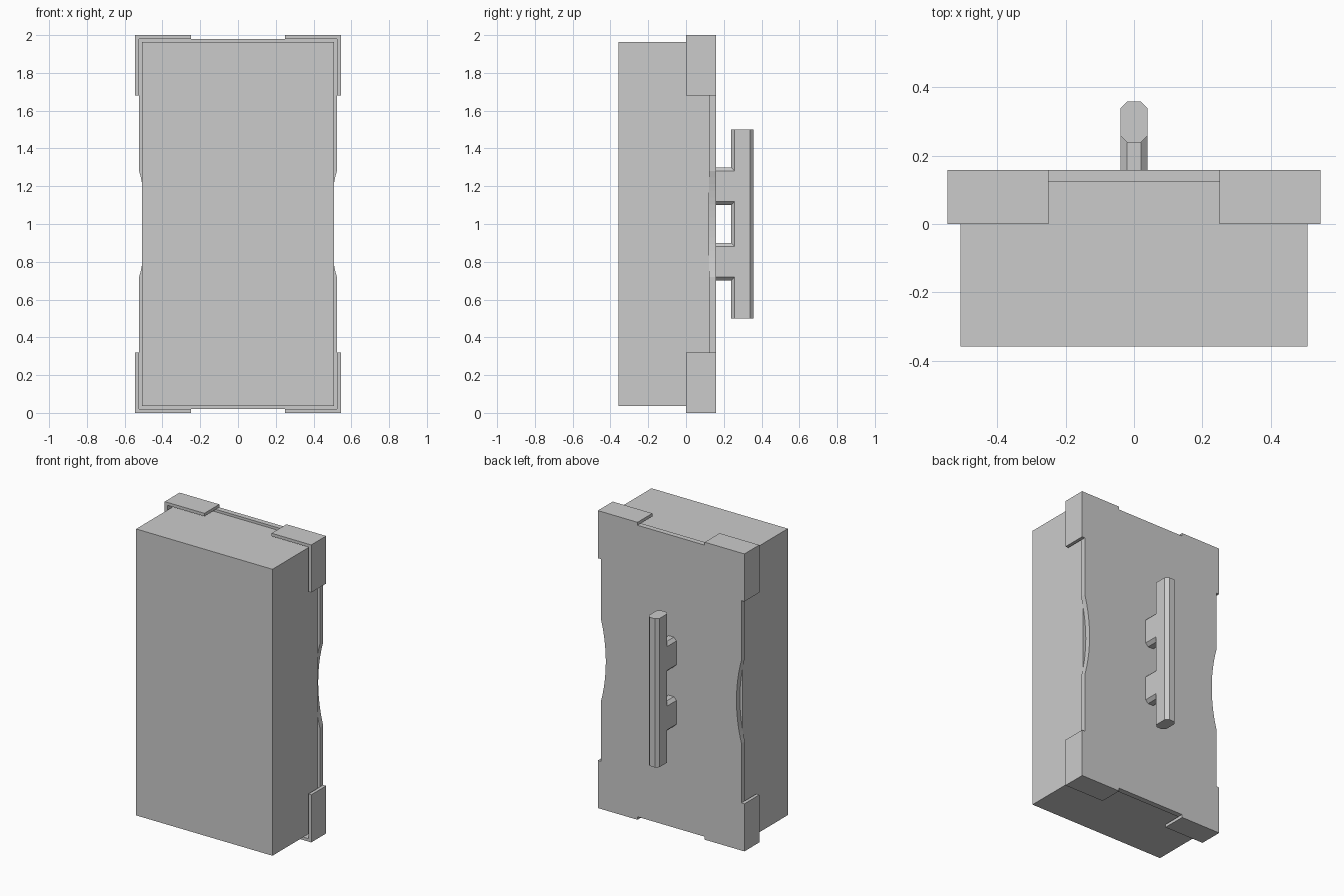
import bpy, bmesh, math

old = bpy.data.objects.get("Cube")
if old:
    bpy.data.objects.remove(old, do_unlink=True)

grey = bpy.data.materials.new("plain_grey")
grey.use_nodes = True
colour = (0.6, 0.6, 0.6, 1)
grey.diffuse_color = colour
grey.node_tree.nodes["Principled BSDF"].inputs["Base Color"].default_value = colour


def prism(name, profile, start, end, axis="y"):
    """Extrude a flat profile along y (profile in x, z) or z (profile in x, y)."""
    bm = bmesh.new()
    place = (lambda a, b: (a, start, b)) if axis == "y" else (lambda a, b: (a, b, start))
    step = (0, end - start, 0) if axis == "y" else (0, 0, end - start)
    face = bm.faces.new([bm.verts.new(place(a, b)) for a, b in profile])
    result = bmesh.ops.extrude_face_region(bm, geom=[face])
    moved = [g for g in result["geom"] if isinstance(g, bmesh.types.BMVert)]
    bmesh.ops.translate(bm, verts=moved, vec=step)
    bmesh.ops.recalc_face_normals(bm, faces=bm.faces)
    mesh = bpy.data.meshes.new(name)
    bm.to_mesh(mesh)
    bm.free()
    mesh.materials.append(grey)
    obj = bpy.data.objects.new(name, mesh)
    bpy.context.collection.objects.link(obj)
    return obj


def rectangle(x, low, high):
    return [(-x, low), (x, low), (x, high), (-x, high)]


def chamfered(half_x, low, high, cut):
    return [(-half_x + cut, low), (half_x - cut, low), (half_x, low + cut), (half_x, high - cut),
            (half_x - cut, high), (-half_x + cut, high), (-half_x, high - cut), (-half_x, low + cut)]


# Levels along y and half sizes
FRONT, LIP, PLATE, BACK = -0.358, 0.0, 0.122, 0.158
PLATE_X, OUTER_X = 0.523, 0.545
PLATE_Z, OUTER_Z = 0.98, 1.0
LIP_X, LIP_Z = 0.25, 0.68

# Main box
prism("main_box", rectangle(0.507, 0.037, 1.963), FRONT, PLATE)

# Back plate with curved finger notches in both sides
half_chord, depth = 0.28, 0.037
radius = (half_chord ** 2 + depth ** 2) / (2 * depth)
centre = PLATE_X - depth + radius
angle = math.asin(half_chord / radius)
segments = 16
arc = []
for i in range(segments + 1):
    t = angle * (1 - 2 * i / segments)
    arc.append((centre - radius * math.cos(t), radius * math.sin(t)))
top = [(LIP_X, PLATE_Z), (LIP_X, OUTER_Z), (OUTER_X, OUTER_Z), (OUTER_X, LIP_Z), (PLATE_X, LIP_Z)]
side = top + arc + [(x, -z) for x, z in reversed(top)]
outline = side + [(-x, z) for x, z in reversed(side)]
prism("back_plate", [(x, z + 1) for x, z in outline], PLATE, BACK)

# Corner lips that wrap forward around the box
corner = [(LIP_X, PLATE_Z), (LIP_X, OUTER_Z), (OUTER_X, OUTER_Z),
          (OUTER_X, LIP_Z), (PLATE_X, LIP_Z), (PLATE_X, PLATE_Z)]
for sx, x_name in ((1, "left"), (-1, "right")):
    for sz, z_name in ((1, "upper"), (-1, "lower")):
        prism(f"{z_name}_{x_name}_corner_lip", [(x * sx, 1 + z * sz) for x, z in corner], LIP, PLATE)

# Chamfered handle bar and its two posts
prism("handle_bar", chamfered(0.04, 0.238, 0.358, 0.02), 0.5, 1.5, "z")
prism("upper_handle_post", chamfered(0.04, 1.1, 1.3, 0.02), BACK, 0.259)
prism("lower_handle_post", chamfered(0.04, 0.7, 0.9, 0.02), BACK, 0.259)
